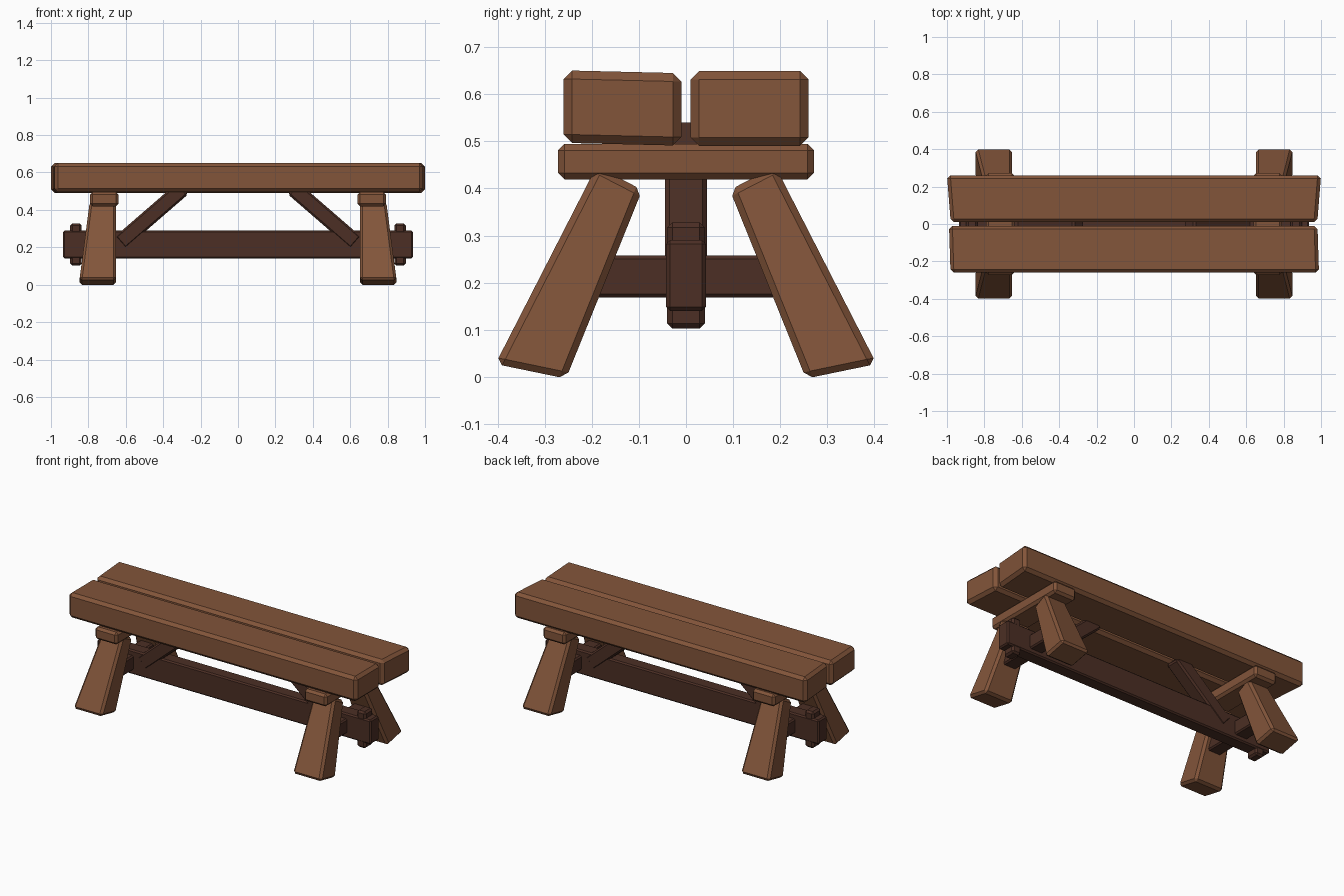
import bpy, bmesh
from mathutils import Vector

cube = bpy.data.objects.get("Cube")
if cube:
    bpy.data.objects.remove(cube, do_unlink=True)


def make_material(name, rgb):
    mat = bpy.data.materials.new(name)
    mat.use_nodes = True
    mat.diffuse_color = (*rgb, 1)
    bsdf = mat.node_tree.nodes["Principled BSDF"]
    bsdf.inputs["Base Color"].default_value = (*rgb, 1)
    bsdf.inputs["Roughness"].default_value = 0.8
    return mat


light_wood = make_material("light brown wood", (0.225, 0.09, 0.042))
dark_wood = make_material("dark brown wood", (0.072, 0.028, 0.018))


def timber(name, mat, place, chamfer):
    """Chamfered timber; place maps each corner (signs a, b, c) to a point."""
    bm = bmesh.new()
    bmesh.ops.create_cube(bm, size=2)
    for v in bm.verts:
        v.co = Vector(place(*(round(n) for n in v.co)))
    bmesh.ops.recalc_face_normals(bm, faces=bm.faces)
    bmesh.ops.bevel(bm, geom=bm.edges[:], offset=chamfer, segments=1,
                    affect='EDGES', clamp_overlap=True)
    mesh = bpy.data.meshes.new(name)
    bm.to_mesh(mesh)
    bm.free()
    mesh.materials.append(mat)
    obj = bpy.data.objects.new(name, mesh)
    bpy.context.collection.objects.link(obj)
    return obj


def box(name, mat, centre, half, chamfer):
    return timber(name, mat, lambda *s: [m + h * k for m, h, k in zip(centre, half, s)], chamfer)


# Seat planks, with slightly crooked ends
timber("seat_plank_back", light_wood, lambda a, b, c: (
    a * 0.99 + (0.01 * a * b), 0.135 + 0.125 * b, 0.57 + 0.08 * c), 0.018)
timber("seat_plank_front", light_wood, lambda a, b, c: (
    a * 0.985 - 0.004 * b, -0.135 + 0.125 * b, 0.571 + 0.077 * c - 0.003 * b), 0.018)

# Long stretcher between the two trestles
box("stretcher", dark_wood, (0, 0, 0.215), (0.935, 0.042, 0.075), 0.008)

# Leg outline in the side plane: (bottom, top) for the outer and inner edges
LEG = {1: ((0.405, 0.027), (0.19, 0.447)), -1: ((0.255, -0.004), (0.093, 0.397))}

for sx, side in ((1, "left"), (-1, "right")):
    box("cross_beam_" + side, light_wood, (sx * 0.715, 0, 0.457), (0.077, 0.272, 0.038), 0.014)
    box("cross_rail_" + side, dark_wood, (sx * 0.73, 0, 0.213), (0.045, 0.23, 0.045), 0.008)
    box("peg_" + side, dark_wood, (sx * 0.867, 0, 0.215), (0.03, 0.04, 0.113), 0.011)

    # Splayed legs, wider at the foot
    for sy, end in ((1, "back"), (-1, "front")):
        def leg_corner(a, b, c):
            y, z = LEG[b][c > 0]
            outer = 0.848 if c < 0 else 0.793
            return sx * (outer if a > 0 else 0.652), sy * y, z
        timber(f"leg_{end}_{side}", light_wood, leg_corner, 0.014)

    # Diagonal brace rising from the stretcher to the seat
    def brace_corner(a, b, c):
        x = 0.63 if c < 0 else 0.295
        z = 0.225 if c < 0 else 0.515
        return sx * (x + 0.028 * a), 0.045 * b, z + 0.032 * a
    timber("brace_" + side, dark_wood, brace_corner, 0.01)
